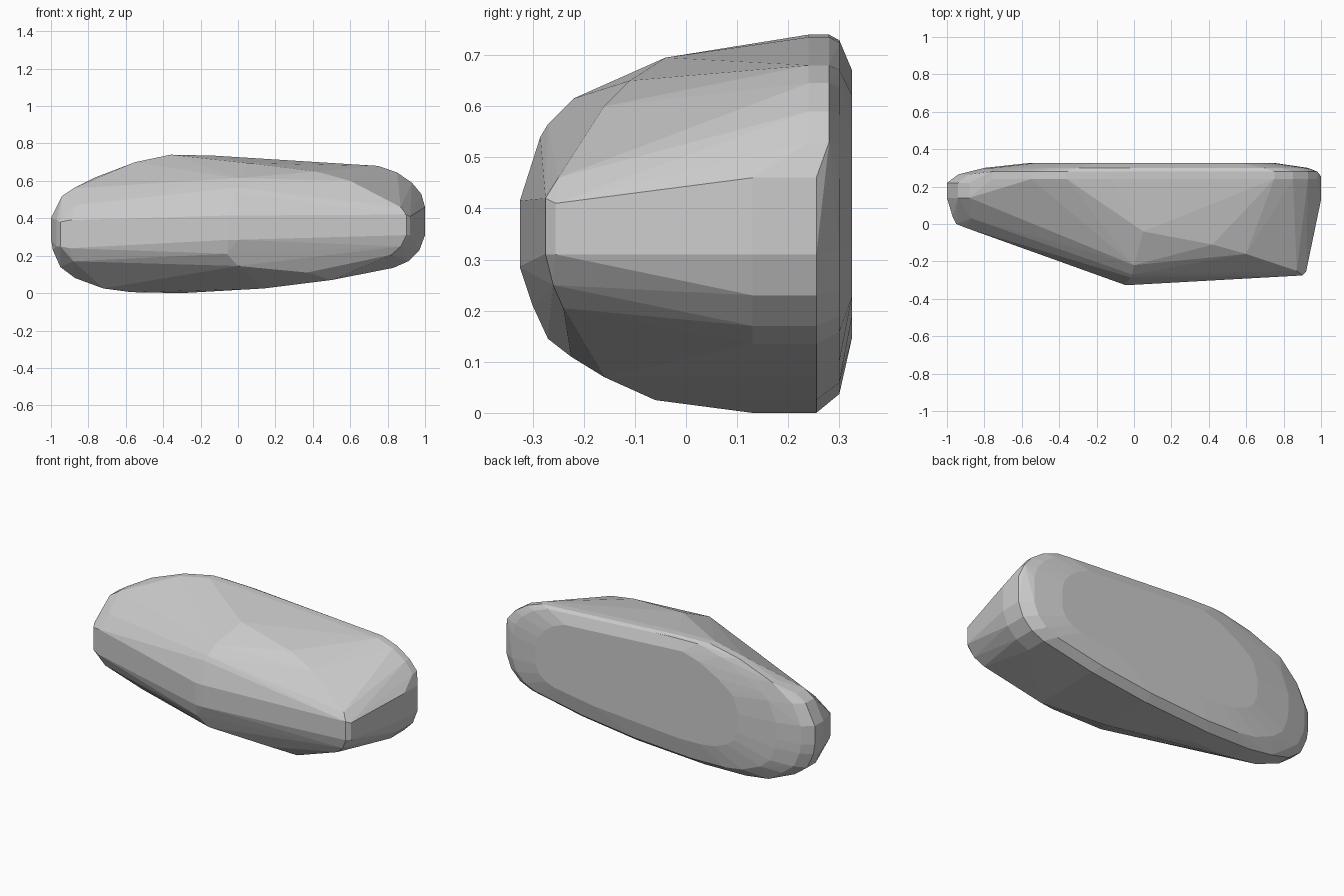
import bpy, bmesh

# widest outline of the stone, seen from the front (x, z)
outline = [(-1, .40), (-1, .29), (-.99, .23), (-.95, .14), (-.87, .08), (-.72, .025),
           (-.57, .005), (-.3, 0), (.14, .025), (.5, .07), (.83, .135), (.91, .17),
           (.97, .23), (1, .31), (1, .46), (.98, .53), (.93, .59), (.85, .645),
           (.75, .68), (-.13, .735), (-.36, .74), (-.55, .70), (-.76, .62),
           (-.88, .56), (-.94, .52)]

# front nose ridge, running over the stone near x = 0
nose = [(.05, -.04, .695), (0, -.22, .615), (-.01, -.27, .565), (-.02, -.285, .54),
        (-.05, -.325, .415), (-.05, -.325, .285), (0, -.325, .415), (0, -.325, .285),
        (-.06, -.30, .21), (0, -.27, .145), (.37, -.225, .11), (.5, -.16, .07), (.14, -.06, .025)]

# right front corner and the sloping edge leading up from it
right_end = [(.42, -.11, .65), (.6, -.16, .60), (.87, -.25, .46), (.90, -.275, .42),
             (.90, -.275, .31), (.92, -.255, .41), (.92, -.255, .31),
             (.87, -.26, .25), (.82, -.24, .205)]

# left front corner
left_end = [(-.90, -.02, .39), (-.90, -.02, .24), (-.95, 0, .38), (-.95, 0, .25),
            (-.97, .04, .39), (-.97, .04, .25), (-.88, .01, .17), (-.87, .03, .47),
            (-.76, .08, .56)]


def ring(left, right, low, high, y):
    """Copy of the outline, pulled in separately on each side."""
    return [(x * (left if x < 0 else right), y,
             .37 + (z - .37) * (high if z > .37 else low)) for x, z in outline]


points = nose + right_end + left_end
for x, z in outline:
    if x < -.8:
        near, far = .14, .22
    elif z > .5:
        near, far = .24, .28
    else:
        near, far = .13, .255
    points += [(x, near, z), (x, far, z)]

# rounded back rim and the flat back face
points += ring(.94, .97, .96, .99, .265)
points += ring(.80, .93, .90, .97, .30)
points += ring(.57, .76, .60, .81, .325)

bm = bmesh.new()
for p in points:
    bm.verts.new(p)
res = bmesh.ops.convex_hull(bm, input=bm.verts[:])
bmesh.ops.delete(bm, geom=[v for v in bm.verts if not v.link_faces], context='VERTS')
bmesh.ops.dissolve_limit(bm, angle_limit=.02, verts=bm.verts[:], edges=bm.edges[:])
bmesh.ops.recalc_face_normals(bm, faces=bm.faces[:])

mesh = bpy.data.meshes.new("stone")
bm.to_mesh(mesh)
bm.free()
bpy.context.collection.objects.link(bpy.data.objects.new("stone", mesh))
